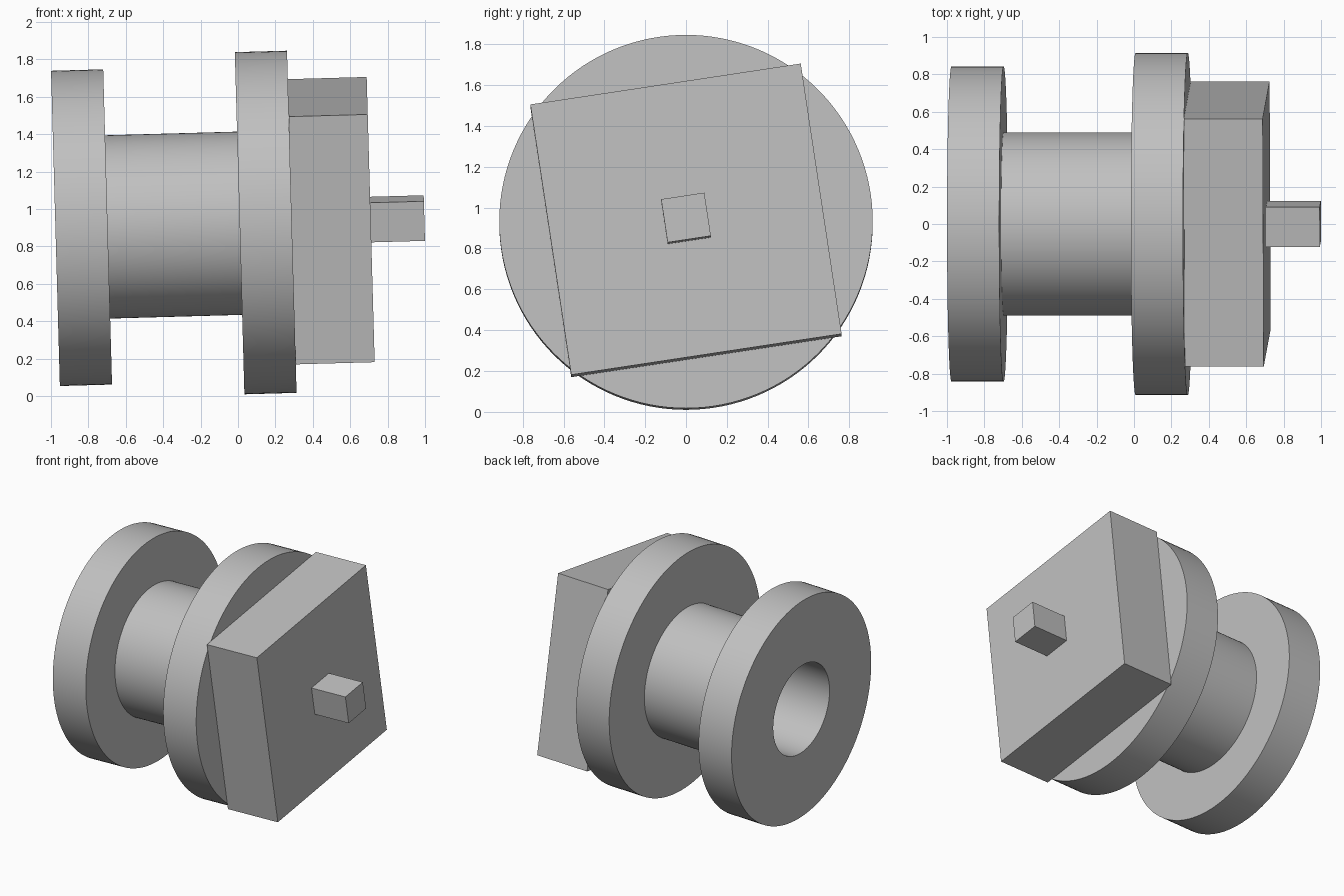
import bpy, bmesh, math
from mathutils import Matrix, Vector

cube = bpy.data.objects.get("Cube")
if cube:
    bpy.data.objects.remove(cube, do_unlink=True)

grey = bpy.data.materials.new("plain grey")
grey.use_nodes = True
colour = (0.53, 0.53, 0.53, 1)
grey.diffuse_color = colour
grey.node_tree.nodes["Principled BSDF"].inputs["Base Color"].default_value = colour

# The shaft runs along local x and rises slightly toward the drive end
SHAFT = Matrix.Translation((-0.976, 0, 0.896)) @ Matrix.Rotation(-0.028, 4, "Y")
TWIST = Matrix.Rotation(math.radians(8.6), 4, "X")
FLANGE_END, BARREL_END, SPOOL_END, BLOCK_END, STUB_END = 0.279, 0.985, 1.264, 1.686, 1.973
BORE = 0.34


def add_object(name, bm):
    bmesh.ops.recalc_face_normals(bm, faces=bm.faces)
    mesh = bpy.data.meshes.new(name)
    bm.to_mesh(mesh)
    bm.free()
    mesh.materials.append(grey)
    obj = bpy.data.objects.new(name, mesh)
    obj.matrix_world = SHAFT
    bpy.context.collection.objects.link(obj)
    return obj


def lathe(name, profile, steps=128):
    """Revolve a closed (x, radius) profile around the shaft."""
    bm = bmesh.new()
    verts = [bm.verts.new((x, 0, r)) for x, r in profile]
    edges = [bm.edges.new((v, verts[i - 1])) for i, v in enumerate(verts)]
    bmesh.ops.spin(bm, geom=verts + edges, cent=(0, 0, 0), axis=(1, 0, 0),
                   angle=math.tau, steps=steps)
    bmesh.ops.remove_doubles(bm, verts=bm.verts, dist=0.0001)
    return add_object(name, bm)


def square_bar(name, start, end, side):
    """Square bar along the shaft, turned by the shared twist."""
    bm = bmesh.new()
    size = Matrix.Diagonal(Vector((end - start, side, side, 1)))
    place = Matrix.Translation(((start + end) / 2, 0, 0))
    bmesh.ops.create_cube(bm, size=1, matrix=TWIST @ place @ size)
    return add_object(name, bm)


# Hollow spool: small flange, barrel and large flange
spool = lathe("spool", [
    (0, BORE), (0, 0.843), (FLANGE_END, 0.843), (FLANGE_END, 0.49),
    (BARREL_END, 0.49), (BARREL_END, 0.915), (SPOOL_END, 0.915), (SPOOL_END, BORE)])
bpy.context.view_layer.objects.active = spool
spool.select_set(True)
bpy.ops.object.shade_smooth_by_angle(angle=math.radians(30))

# Square block and its drive stub
square_bar("square_block", SPOOL_END, BLOCK_END, 1.34)
square_bar("drive_stub", BLOCK_END, STUB_END, 0.214)
